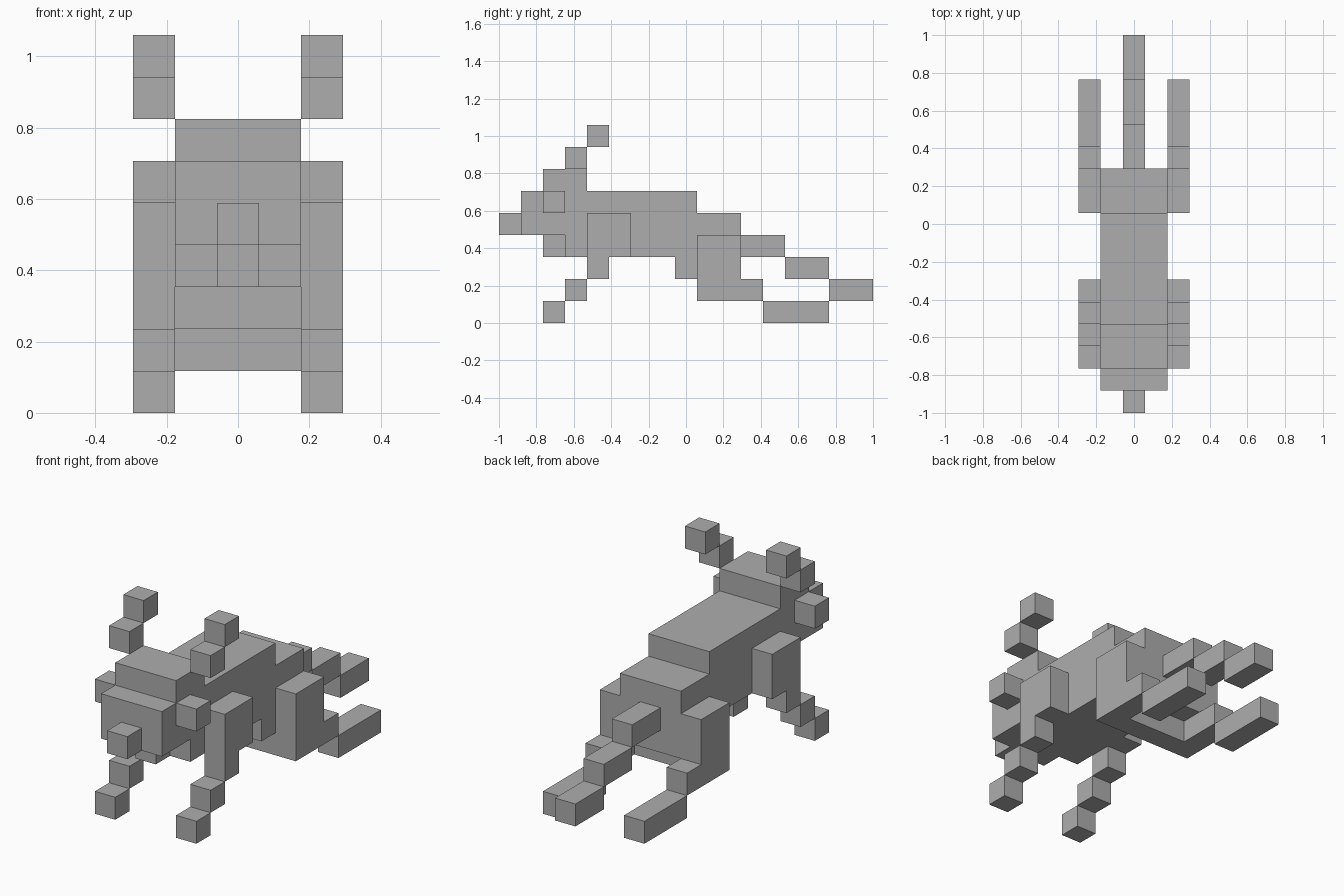
import bpy
import bmesh

cube = bpy.data.objects.get("Cube")
if cube:
    bpy.data.objects.remove(cube, do_unlink=True)

U = 2 / 17  # one block of the grid

grey = bpy.data.materials.new("plain_grey")
grey.use_nodes = True
grey.diffuse_color = (0.42, 0.42, 0.42, 1)
grey.node_tree.nodes["Principled BSDF"].inputs["Base Color"].default_value = (0.42, 0.42, 0.42, 1)


def extrude_profile(name, profile, x0, x1):
    """Extrude a (y, z) block outline from x0 to x1."""
    bm = bmesh.new()
    verts = [bm.verts.new((x0 * U, y * U - 1, z * U)) for y, z in profile]
    face = bm.faces.new(verts)
    side = bmesh.ops.extrude_face_region(bm, geom=[face])
    moved = [g for g in side["geom"] if isinstance(g, bmesh.types.BMVert)]
    bmesh.ops.translate(bm, vec=((x1 - x0) * U, 0, 0), verts=moved)
    bmesh.ops.recalc_face_normals(bm, faces=bm.faces)
    mesh = bpy.data.meshes.new(name)
    bm.to_mesh(mesh)
    bm.free()
    mesh.materials.append(grey)
    obj = bpy.data.objects.new(name, mesh)
    bpy.context.collection.objects.link(obj)
    return obj


def block(name, y0, y1, z0, z1, x0=-0.5, x1=0.5):
    return extrude_profile(name, [(y0, z0), (y1, z0), (y1, z1), (y0, z1)], x0, x1)


def pair(name, y0, y1, z0, z1):
    """One block on each flank."""
    block("left_" + name, y0, y1, z0, z1, 1.5, 2.5)
    block("right_" + name, y0, y1, z0, z1, -2.5, -1.5)


# Head, torso and hips as one stepped outline
extrude_profile("body", [
    (1, 4), (3, 4), (3, 3), (8, 3), (8, 2), (9, 2), (9, 1), (10, 1), (10, 2),
    (11, 2), (11, 5), (9, 5), (9, 6), (4, 6), (4, 7), (2, 7), (2, 6), (1, 6),
], -1.5, 1.5)

# Face
block("nose", 0, 1, 4, 5)
block("jaw", 2, 3, 3, 4)
pair("eye", 2, 3, 5, 6)

# Antennae
pair("antenna_base", 3, 4, 7, 8)
pair("antenna_tip", 4, 5, 8, 9)

# Front legs
for s, x0 in (("left", 1.5), ("right", -2.5)):
    extrude_profile(s + "_front_leg", [(4, 2), (5, 2), (5, 3), (6, 3), (6, 5), (4, 5)], x0, x0 + 1)
pair("front_shin", 3, 4, 1, 2)
pair("front_foot", 2, 3, 0, 1)

# Hind legs
for s, x0 in (("left", 1.5), ("right", -2.5)):
    extrude_profile(s + "_hind_leg", [(9, 1), (12, 1), (12, 2), (11, 2), (11, 4), (9, 4)], x0, x0 + 1)
pair("hind_foot", 12, 15, 0, 1)

# Tail stepping down to the back
for i, part in enumerate(("base", "middle", "tip")):
    block("tail_" + part, 11 + 2 * i, 13 + 2 * i, 3 - i, 4 - i)
